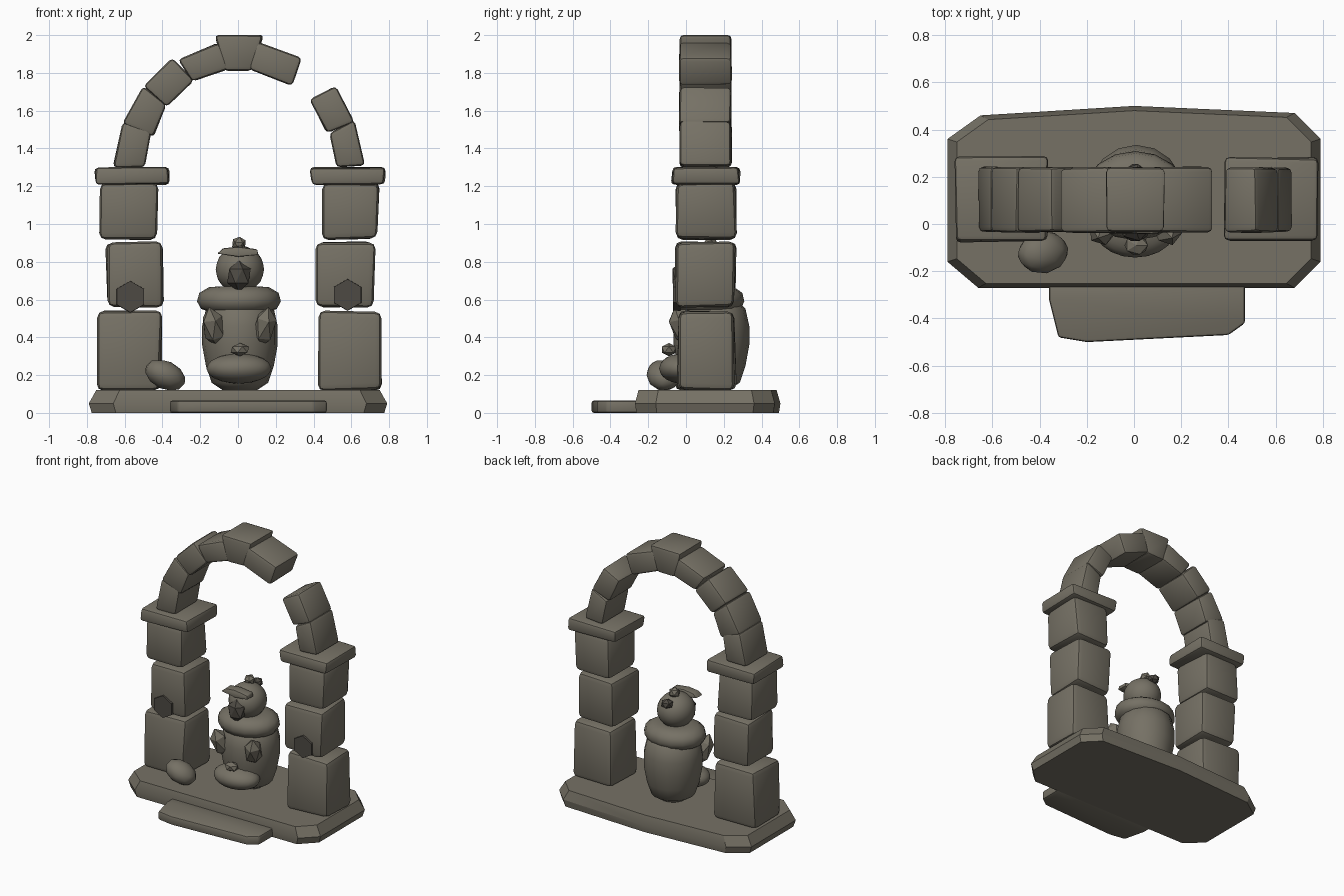
import bpy, bmesh, random
from math import sin, cos, pi, radians
from mathutils import Vector, Matrix

random.seed(4)
if "Cube" in bpy.data.objects:
    bpy.data.objects.remove(bpy.data.objects["Cube"], do_unlink=True)


def material(name, rgb):
    m = bpy.data.materials.new(name)
    m.use_nodes = True
    m.diffuse_color = (*rgb, 1)
    m.node_tree.nodes["Principled BSDF"].inputs["Base Color"].default_value = (*rgb, 1)
    return m


STONE = material("weathered stone", (0.18, 0.165, 0.13))
DARK = material("dark stone", (0.075, 0.068, 0.056))


def finish(name, bm, mat=STONE, bevel=0, smooth=35, segments=2):
    bmesh.ops.recalc_face_normals(bm, faces=bm.faces)
    mesh = bpy.data.meshes.new(name)
    bm.to_mesh(mesh)
    bm.free()
    ob = bpy.data.objects.new(name, mesh)
    bpy.context.collection.objects.link(ob)
    mesh.materials.append(mat)
    bpy.ops.object.select_all(action='DESELECT')
    ob.select_set(True)
    bpy.context.view_layer.objects.active = ob
    if bevel:
        mod = ob.modifiers.new("worn edges", 'BEVEL')
        mod.width = bevel
        mod.segments = segments
        bpy.ops.object.modifier_apply(modifier=mod.name)
    if smooth:
        bpy.ops.object.shade_smooth_by_angle(angle=radians(smooth))
    return ob


def loft(name, rings, **kw):
    """Skin between point rings of equal length and cap both ends."""
    bm = bmesh.new()
    loops = [[bm.verts.new(p) for p in ring] for ring in rings]
    for a, b in zip(loops, loops[1:]):
        for i in range(len(a)):
            j = (i + 1) % len(a)
            bm.faces.new((a[i], a[j], b[j], b[i]))
    bm.faces.new(loops[0])
    bm.faces.new(loops[-1])
    return finish(name, bm, **kw)


def stone(name, quad, y0, y1, bevel=0.03, wobble=0.008):
    """Worn block: four x, z corners swept from y0 to y1."""
    def nudge():
        return random.uniform(-wobble, wobble)
    rings = [[(x + nudge(), y + nudge(), z + nudge() * 0.5) for x, z in quad]
             for y in (y0, y1)]
    return loft(name, rings, bevel=bevel)


def box(x0, x1, z0, z1):
    return [(x0, z0), (x1, z0), (x1, z1), (x0, z1)]


def lathe(name, centre, profile, sides=16, depth=1.0, **kw):
    """Elliptical turned shape from radius, height pairs."""
    cx, cy = centre
    rings = [[(cx + r * cos(2 * pi * i / sides), cy + depth * r * sin(2 * pi * i / sides), z)
              for i in range(sides)] for r, z in profile]
    return loft(name, rings, **kw)


def lump(name, loc, size, rot=(0, 0, 0), detail=1, mat=STONE, smooth=0):
    """Rounded or faceted stone lump."""
    bm = bmesh.new()
    bmesh.ops.create_icosphere(bm, subdivisions=detail, radius=1)
    turn = Matrix.Identity(4)
    for angle, axis in zip(rot, "XYZ"):
        turn = Matrix.Rotation(radians(angle), 4, axis) @ turn
    bm.transform(Matrix.Translation(Vector(loc)) @ turn @ Matrix.Diagonal((*size, 1)))
    return finish(name, bm, mat, smooth=smooth)


# Chipped base slab and front step
outline = [(-.79, .36), (-.65, .46), (0, .5), (.68, .47), (.79, .36),
           (.79, -.16), (.68, -.27), (-.66, -.27), (-.79, -.16)]
loft("base_slab", [[(x * s, (y - .1) * s + .1, z) for x, y in outline]
                   for s, z in ((.98, 0), (1, .05), (.95, .12))], smooth=25)
step = [(-.36, -.25), (-.36, -.32), (-.32, -.48), (-.2, -.5),
        (.4, -.47), (.47, -.42), (.47, -.25)]
loft("front_step", [[(x, y, z) for x, y in step] for z in (0, .065)], bevel=0.012)

# Pillars: three blocks and a capital each
pillars = {
    "right": [(-.74, -.41, .12, .54), (-.70, -.40, .56, .905), (-.725, -.43, .92, 1.22)],
    "left": [(.43, .755, .12, .54), (.42, .72, .56, .905), (.45, .74, .92, 1.22)],
}
for side, blocks in pillars.items():
    for n, b in enumerate(blocks):
        stone(f"{side}_pillar_block_{n + 1}", box(*b), -.05, .26, bevel=0.035, wobble=0.012)
stone("right_capital", box(-.755, -.37, 1.21, 1.3), -.075, .28, 0.02)
stone("left_capital", box(.385, .775, 1.21, 1.3), -.075, .28, 0.02)

# Broken arch of wedge stones
arch = [
    [(-.66, 1.3), (-.49, 1.3), (-.46, 1.5), (-.61, 1.54)],
    [(-.61, 1.53), (-.45, 1.46), (-.38, 1.63), (-.5, 1.73)],
    [(-.5, 1.73), (-.38, 1.62), (-.23, 1.76), (-.35, 1.88)],
    [(-.32, 1.87), (-.24, 1.755), (-.05, 1.82), (-.1, 1.96)],
    [(-.125, 2.0), (.135, 2.0), (.075, 1.81), (-.075, 1.81)],
    [(.1, 1.965), (.335, 1.88), (.285, 1.73), (.06, 1.82)],
    [(.38, 1.66), (.515, 1.73), (.62, 1.54), (.47, 1.48)],
    [(.485, 1.48), (.615, 1.55), (.67, 1.31), (.52, 1.3)],
]
for n, quad in enumerate(arch):
    stone(f"arch_stone_{n + 1}", quad, -.035, .24, bevel=0.022, wobble=0.004)

# Hexagonal studs on the pillar fronts
for side, x, z in (("right", -.57, .615), ("left", .58, .625)):
    rings = [[(x + r * sin(pi * i / 3), y, z + r * cos(pi * i / 3)) for i in range(6)]
             for r, y in ((.085, -.03), (.083, -.07))]
    loft(f"{side}_pillar_stud", rings, mat=DARK, smooth=0)

# Seated bird statue: body, collar and head
lathe("body", (.01, .135),
      [(.09, .12), (.15, .16), (.18, .25), (.2, .36), (.2, .46), (.18, .55), (.12, .61)],
      smooth=50)
lathe("collar", (.005, .12),
      [(.14, .53), (.2, .55), (.222, .59), (.21, .635), (.16, .665), (.1, .67)],
      depth=.85, smooth=60)
lump("head", (.01, .1, .76), (.128, .135, .125), detail=3, smooth=60)

# Face and head details
lump("beak", (.005, -.02, .725), (.07, .06, .085), mat=DARK)
stone("brow", [(-.11, .845), (0, .825), (.11, .835), (.1, .865), (0, .88), (-.08, .87)],
      -.04, .03, bevel=0.006, wobble=0.004)
lump("crest", (.005, .13, .895), (.04, .04, .04), rot=(20, 0, 15))
lump("rear_crest", (.005, .215, .845), (.045, .045, .035), mat=DARK)

# Folded wings, lap and the small offering on it
for side, s in (("right", -1), ("left", 1)):
    lump(f"{side}_wing", (s * .135 + .005, -.02, .455), (.062, .065, .115), rot=(20, s * 12, 0))
lump("lap", (.005, -.02, .235), (.172, .122, .08), detail=3, smooth=60)
lump("offering", (.01, -.09, .335), (.055, .045, .035))

# Fallen rock beside the right pillar
lump("fallen_rock", (-.385, -.12, .2), (.115, .09, .075), rot=(0, 25, 10), detail=2, smooth=50)
